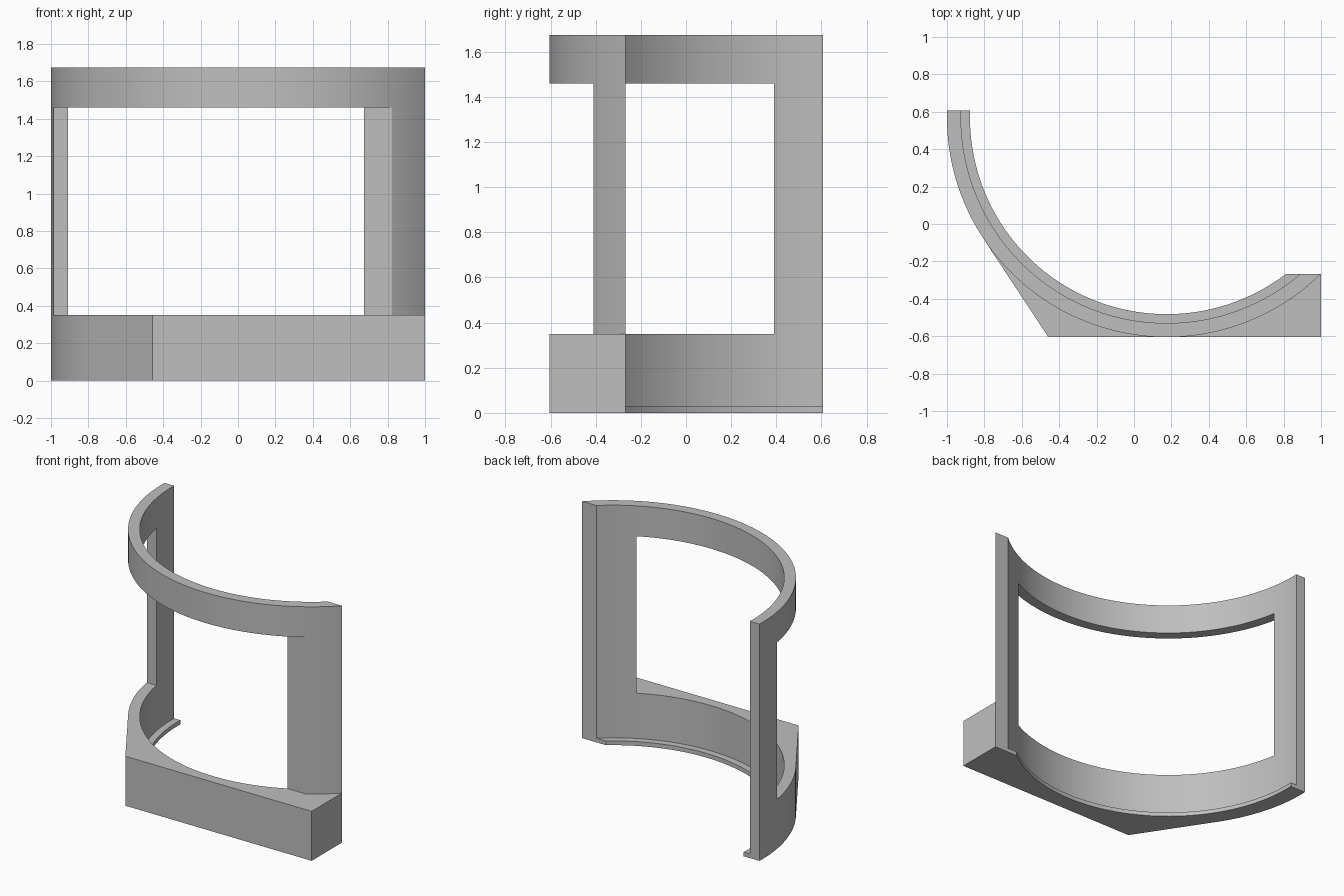
import bpy
import bmesh
import math

if "Cube" in bpy.data.objects:
    bpy.data.objects.remove(bpy.data.objects["Cube"])

CX, CY = 0.175, 0.57            # centre of the curved wall
R_OUT, R_IN, R_LIP = 1.175, 1.10, 1.052
Y_LEFT, Y_RIGHT = 0.607, -0.267  # flat ends of the wall
Y_FRONT = CY - R_OUT
BASE_H, LINTEL_Z, TOP_Z, LIP_H = 0.35, 1.46, 1.675, 0.03

grey = bpy.data.materials.new("light grey")
grey.diffuse_color = (0.52, 0.52, 0.52, 1)
grey.use_nodes = True
grey.node_tree.nodes["Principled BSDF"].inputs["Base Color"].default_value = grey.diffuse_color


def arc(r, a, b, n):
    return [(CX + r * math.cos(a + (b - a) * i / n),
             CY + r * math.sin(a + (b - a) * i / n)) for i in range(n + 1)]


def left_angle(r):
    return math.pi - math.asin((Y_LEFT - CY) / r)


def right_angle(r):
    return 2 * math.pi + math.asin((Y_RIGHT - CY) / r)


def prism(name, outline, z0, z1):
    """Extrude a plan outline from z0 to z1."""
    bm = bmesh.new()
    face = bm.faces.new([bm.verts.new((x, y, z0)) for x, y in outline])
    new = bmesh.ops.extrude_face_region(bm, geom=[face])["geom"]
    verts = [v for v in new if isinstance(v, bmesh.types.BMVert)]
    bmesh.ops.translate(bm, verts=verts, vec=(0, 0, z1 - z0))
    bmesh.ops.recalc_face_normals(bm, faces=bm.faces)
    mesh = bpy.data.meshes.new(name)
    bm.to_mesh(mesh)
    bm.free()
    obj = bpy.data.objects.new(name, mesh)
    bpy.context.collection.objects.link(obj)
    mesh.materials.append(grey)
    return obj


def select(obj):
    bpy.ops.object.select_all(action='DESELECT')
    obj.select_set(True)
    bpy.context.view_layer.objects.active = obj


# Outer curve, split where the base block leaves it
CORNER_X = -0.458
bottom = 1.5 * math.pi
tangent = bottom - 2 * math.atan((CX - CORNER_X) / R_OUT)
out_a = arc(R_OUT, left_angle(R_OUT), tangent, 24)
out_b = arc(R_OUT, tangent, bottom, 36)
out_c = arc(R_OUT, bottom, right_angle(R_OUT), 30)
inner = arc(R_IN, left_angle(R_IN), right_angle(R_IN), 90)
lip_in = arc(R_LIP, left_angle(R_LIP), right_angle(R_LIP), 90)

# Curved wall with a large window opening
wall = prism("curved_wall", out_a + out_b[1:] + out_c[1:] + inner[::-1], 0, TOP_Z)
cutter = prism("window_cutter", [(-1.5, 0.39), (CX, 0.39), (CX, -0.41),
                                 (1.5, -0.41), (1.5, -1), (-1.5, -1)],
               BASE_H, LINTEL_Z)
cutter.hide_render = True
cut = wall.modifiers.new("window", 'BOOLEAN')
cut.operation = 'DIFFERENCE'
cut.solver = 'EXACT'
cut.object = cutter
select(wall)
bpy.ops.object.modifier_apply(modifier=cut.name)
bpy.data.objects.remove(cutter)

# Solid corners that square off the base
left = prism("left_base_corner", out_b + [(CORNER_X, Y_FRONT)], 0, BASE_H)
right = prism("right_base_corner", out_c + [(1.0, Y_RIGHT), (1.0, Y_FRONT)], 0, BASE_H)

# Thin ledge along the inside of the wall's foot
lip = prism("inner_lip", inner + lip_in[::-1], 0, LIP_H)

for part in (wall, left, right, lip):
    select(part)
    bpy.ops.object.shade_smooth_by_angle(angle=math.radians(25))
